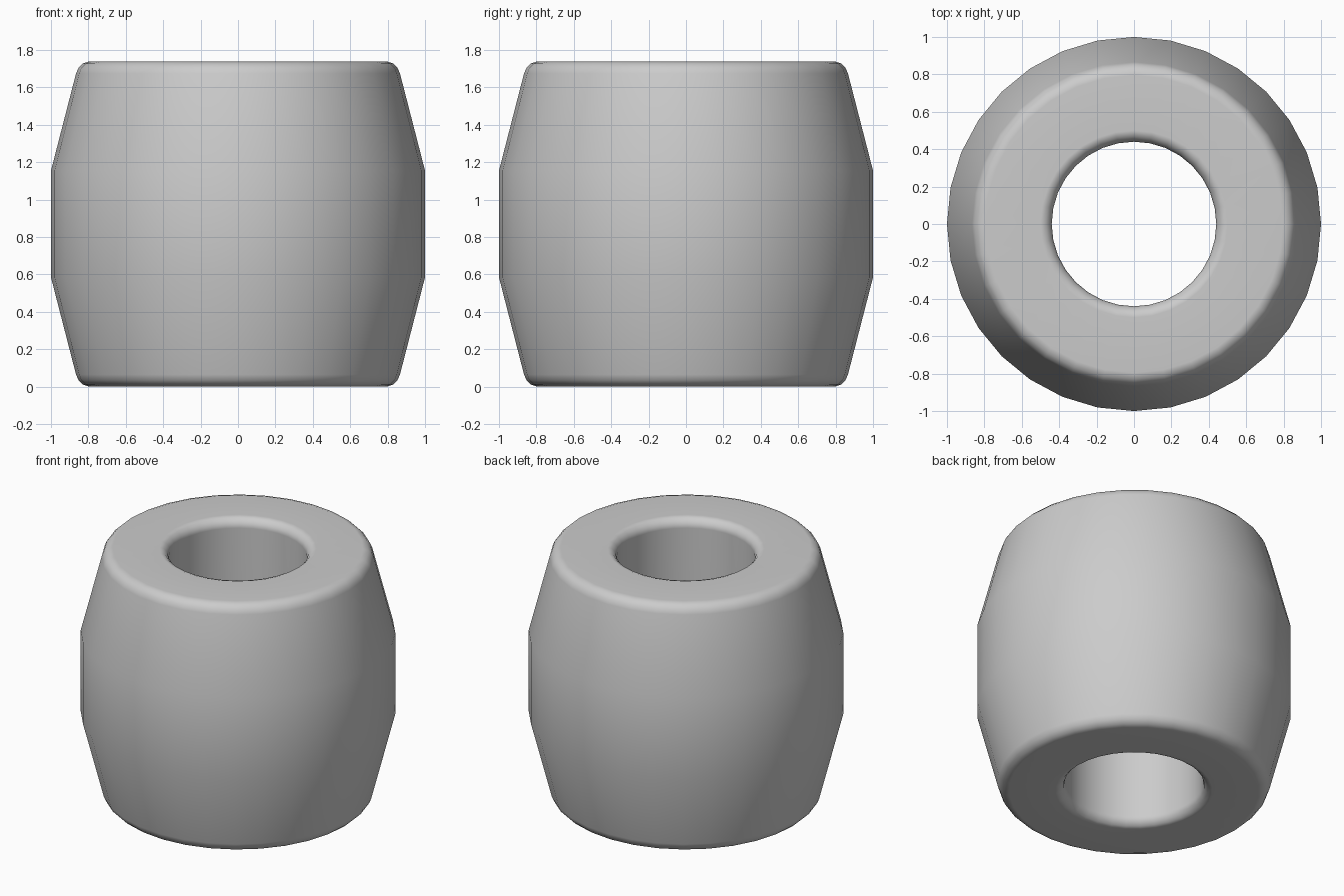
import bpy, bmesh
from math import cos, sin, pi

if "Cube" in bpy.data.objects:
    bpy.data.objects.remove(bpy.data.objects["Cube"])

SIDES, HEIGHT = 32, 1.74

# Upper half of the cross-section (radius, z), from inner wall over the rim to the belly
upper = [(0.44, 1.675), (0.448, 1.705), (0.47, 1.73), (0.50, HEIGHT),
         (0.795, HEIGHT), (0.83, 1.728), (0.853, 1.705), (0.866, 1.675),
         (1.0, 1.155)]
# Mirror for the lower half, closing the loop
profile = upper + [(r, HEIGHT - z) for r, z in reversed(upper)]

# Barrel-shaped ring: revolve the closed profile around z
bm = bmesh.new()
rings = [[bm.verts.new((r * cos(2 * pi * i / SIDES), r * sin(2 * pi * i / SIDES), z))
          for r, z in profile] for i in range(SIDES)]
n = len(profile)
for i in range(SIDES):
    a, b = rings[i], rings[(i + 1) % SIDES]
    for j in range(n):
        k = (j + 1) % n
        bm.faces.new((a[j], a[k], b[k], b[j]))
bmesh.ops.recalc_face_normals(bm, faces=bm.faces)
for f in bm.faces:
    f.smooth = True

mesh = bpy.data.meshes.new("barrel_bead")
bm.to_mesh(mesh)
bm.free()
bead = bpy.data.objects.new("barrel_bead", mesh)
bpy.context.collection.objects.link(bead)

# Keep the broad faces flat while the rounded rims stay smooth
mod = bead.modifiers.new("weighted_normals", 'WEIGHTED_NORMAL')
mod.keep_sharp = True
